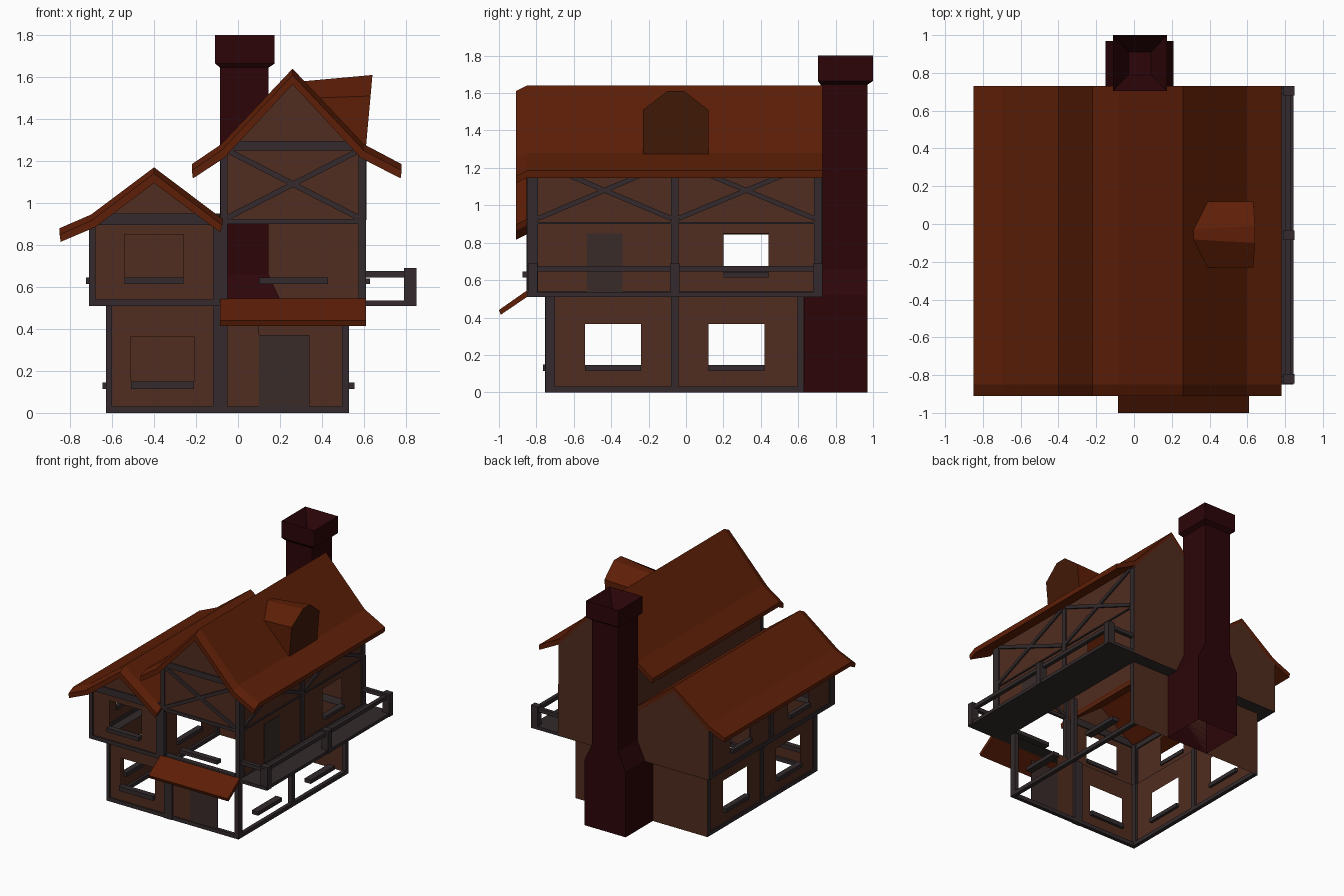
import bpy, bmesh, math
from mathutils import Vector, Matrix


def material(name, rgb):
    m = bpy.data.materials.new(name)
    m.diffuse_color = (*rgb, 1)
    return m


ROOF = material("roof tile", (0.110, 0.013, 0.002))
WALL = material("brown plaster", (0.080, 0.025, 0.014))
BEAM = material("dark timber", (0.033, 0.023, 0.025))
BRICK = material("chimney brick", (0.025, 0.0015, 0.0025))
DOOR = material("door wood", (0.040, 0.024, 0.022))
DARK = material("dormer opening", (0.055, 0.010, 0.002))


def make(name, verts, faces, mat, fix=False):
    me = bpy.data.meshes.new(name)
    me.from_pydata([tuple(v) for v in verts], [], faces)
    me.materials.append(mat)
    if fix:
        bm = bmesh.new()
        bm.from_mesh(me)
        bmesh.ops.recalc_face_normals(bm, faces=bm.faces)
        bm.to_mesh(me)
        bm.free()
    ob = bpy.data.objects.new(name, me)
    bpy.context.collection.objects.link(ob)
    return ob


def boxes(name, items, mat):
    """One object from many (x0, x1, y0, y1, z0, z1) boxes or matrices."""
    bm = bmesh.new()
    for it in items:
        if not isinstance(it, Matrix):
            x0, x1, y0, y1, z0, z1 = it
            it = Matrix.Translation(((x0 + x1) / 2, (y0 + y1) / 2, (z0 + z1) / 2)) @ \
                Matrix.Diagonal((x1 - x0, y1 - y0, z1 - z0, 1))
        bmesh.ops.create_cube(bm, size=1, matrix=it)
    ob = make(name, [], [], mat)
    bm.to_mesh(ob.data)
    bm.free()
    return ob


def strut(p, q, w=0.026):
    p, q = Vector(p), Vector(q)
    rot = (q - p).to_track_quat('X', 'Z').to_matrix().to_4x4()
    return Matrix.Translation((p + q) / 2) @ rot @ Matrix.Diagonal(((q - p).length, w, w, 1))


def wall(name, axis, pos, side, a0, a1, z0, z1, holes=()):
    """Flat wall at axis=pos facing side, with rectangular holes (a0, a1, z0, z1)."""
    A = sorted({a0, a1, *[v for h in holes for v in h[:2]]})
    Z = sorted({z0, z1, *[v for h in holes for v in h[2:]]})
    verts = [(pos, a, z) if axis == 'x' else (a, pos, z) for z in Z for a in A]
    flip = (side > 0) != (axis == 'x')
    n, faces = len(A), []
    for j in range(len(Z) - 1):
        for i in range(n - 1):
            ca, cz = (A[i] + A[i + 1]) / 2, (Z[j] + Z[j + 1]) / 2
            if any(h[0] < ca < h[1] and h[2] < cz < h[3] for h in holes):
                continue
            k = j * n + i
            f = [k, k + 1, k + n + 1, k + n]
            faces.append(f[::-1] if flip else f)
    make(name, verts, faces, WALL)


def gable(name, y, pts, back):
    f = list(range(len(pts)))
    make(name, [(x, y, z) for x, z in pts], [f[::-1] if back else f], WALL)


def loft(rings):
    n = len(rings[0])
    verts = [v for r in rings for v in r]
    faces = [[k * n + i, k * n + (i + 1) % n, (k + 1) * n + (i + 1) % n, (k + 1) * n + i]
             for k in range(len(rings) - 1) for i in range(n)]
    return verts, faces, n


def roof(name, outer, inner):
    sec = outer + inner[::-1]
    rings = [[(x, y, z - d) for x, z in sec] for y, d in ((-0.91, 0.03), (-0.85, 0), (0.73, 0))]
    verts, faces, n = loft(rings)
    for base in (0, 2 * n):
        for i in range(len(outer) - 1):
            faces.append([base + i, base + i + 1, base + n - 2 - i, base + n - 1 - i])
    make(name, verts, faces, ROOF, True)


# ground floor walls (right side is open framing)
side_low = [(-0.54, -0.24, 0.12, 0.365), (0.12, 0.42, 0.12, 0.365)]
wall("ground_front_wall", 'y', -0.74, -1, -0.62, 0.10, 0, 0.51, [(-0.51, -0.21, 0.12, 0.365)])
wall("ground_left_wall", 'x', -0.62, -1, -0.74, 0.63, 0, 0.51, side_low)
wall("ground_back_wall", 'y', 0.63, 1, -0.63, 0.53, 0, 0.51)
# upper floor walls
wall("upper_front_left_wall", 'y', -0.84, -1, -0.70, -0.085, 0.51, 0.92, [(-0.54, -0.26, 0.62, 0.85)])
wall("upper_left_wall", 'x', -0.70, -1, -0.84, 0.73, 0.51, 0.92,
     [(-0.53, -0.28, 0.62, 0.85), (0.20, 0.44, 0.62, 0.85)])
wall("upper_right_wall", 'x', 0.60, 1, -0.84, 0.73, 0.51, 1.25, [(0.20, 0.44, 0.62, 0.85)])
wall("upper_back_wall", 'y', 0.73, 1, -0.71, 0.61, 0.51, 0.92)
wall("dividing_wall", 'x', -0.08, -1, -0.84, 0.73, 0.90, 1.25)
tall = [(-0.08, 0.92), (0.605, 0.92), (0.605, 1.245), (0.26, 1.61), (-0.08, 1.245)]
low = [(-0.705, 0.92), (-0.08, 0.92), (-0.4, 1.14)]
for y, tag in ((-0.84, "front"), (0.73, "back")):
    gable("tall_gable_" + tag, y, tall, y > 0)
    gable("low_gable_" + tag, y, low, y > 0)

# roofs with flared eaves
roof("tall_roof",
     [(-0.22, 1.185), (-0.08, 1.28), (0.26, 1.64), (0.60, 1.28), (0.78, 1.185)],
     [(-0.215, 1.147), (-0.065, 1.245), (0.26, 1.595), (0.585, 1.245), (0.775, 1.147)])
roof("low_roof",
     [(-0.85, 0.88), (-0.70, 0.945), (-0.40, 1.17), (-0.075, 0.925)],
     [(-0.845, 0.845), (-0.68, 0.915), (-0.40, 1.125), (-0.085, 0.89)])
make("door_canopy", [(x, y, z) for x in (-0.085, 0.61)
                     for y, z in ((-0.85, 0.545), (-1.0, 0.44), (-0.99, 0.415), (-0.85, 0.51))],
     [[0, 1, 2, 3], [7, 6, 5, 4]] + [[i, i + 4, (i + 1) % 4 + 4, (i + 1) % 4] for i in range(4)], ROOF, True)

# dormer on the right slope
dorm = [(-0.23, 1.27), (-0.23, 1.51), (-0.10, 1.61), (-0.01, 1.61), (0.12, 1.51), (0.12, 1.27)]
front = [(0.61 + (z - 1.27) * 0.09, y, z) for y, z in dorm]
back = [(0.58, y, z) if z < 1.3 else (0.36, y, 1.5) if z < 1.55 else (0.31, -0.055 + (y + 0.055) * 0.6, 1.58)
        for y, z in dorm]
v, f, n = loft([back, front])
dormer = make("dormer", v, f + [[6, 7, 8, 9, 10, 11]], ROOF, True)
dormer.data.materials.append(DARK)
dormer.data.polygons[len(f)].material_index = 1

# chimney with wide base, shaft and hollow cap, open at the bottom
levels = [(-0.15, 0.21, 0.63, 0.97, 0), (-0.15, 0.21, 0.63, 0.97, 0.52), (-0.085, 0.145, 0.72, 0.97, 0.66),
          (-0.085, 0.145, 0.72, 0.97, 1.645), (-0.11, 0.175, 0.705, 1.0, 1.665),
          (-0.11, 0.175, 0.705, 1.0, 1.8), (-0.03, 0.09, 0.79, 0.91, 1.67)]
v, f, n = loft([[(a, c, z), (b, c, z), (b, d, z), (a, d, z)] for a, b, c, d, z in levels])
make("chimney", v, f + [[24, 25, 26, 27]], BRICK, True)

# ground frame
g = [(-0.63, 0.53, -0.75, -0.72, 0, 0.03), (-0.63, -0.60, -0.75, 0.63, 0, 0.03),
     (0.50, 0.53, -0.75, 0.63, 0, 0.03), (-0.12, -0.05, -0.755, -0.72, 0, 0.51)]
for x0, x1 in ((-0.63, -0.60), (0.495, 0.53)):
    for y0, y1 in ((-0.75, -0.70), (-0.08, -0.04), (0.595, 0.628)):
        g.append((x0, x1, y0, y1, 0, 0.51))
boxes("ground_frame", g, BEAM)

# upper frame
u = [(-0.71, -0.05, -0.85, -0.82, 0.51, 0.54), (-0.05, 0.61, -0.85, -0.82, 0.51, 0.54),
     (-0.69, -0.085, -0.85, -0.83, 0.895, 0.95), (-0.085, 0.61, -0.85, -0.83, 0.90, 0.925),
     (-0.05, 0.57, -0.85, -0.83, 1.25, 1.295), (-0.12, -0.05, -0.853, -0.82, 0.51, 0.91),
     (-0.083, -0.05, -0.85, -0.82, 0.9, 1.25), (0.575, 0.61, -0.85, -0.80, 0.51, 1.25),
     (-0.71, -0.68, -0.85, -0.80, 0.51, 0.91)]
for x0, x1, ztop in ((-0.71, -0.69, 0.89), (0.59, 0.61, 1.22)):
    u += [(x0, x1, -0.85, 0.728, 0.51, 0.54), (x0, x1, -0.85, 0.728, 0.87 if x0 < 0 else 0.90, 0.91)]
    for y0, y1 in ((-0.848, -0.79), (-0.08, -0.04), (0.685, 0.728)):
        u.append((x0, x1, y0, y1, 0.51, ztop))
# cross braces and low gable rafters
u += [strut((-0.05, -0.84, 0.93), (0.575, -0.84, 1.25)), strut((-0.05, -0.84, 1.25), (0.575, -0.84, 0.93))]
for y0, y1 in ((-0.79, -0.08), (-0.04, 0.685)):
    u += [strut((0.60, y0, 0.93), (0.60, y1, 1.23)), strut((0.60, y0, 1.23), (0.60, y1, 0.93))]
boxes("upper_frame", u, BEAM)

# undersides of the jettied floor
boxes("overhang_soffit", [(-0.705, 0.605, -0.845, -0.74, 0.51, 0.515), (-0.705, -0.62, -0.845, 0.728, 0.51, 0.515),
                          (-0.705, 0.605, 0.63, 0.728, 0.51, 0.515)], BEAM)

# window sills
s = [(-0.54, -0.26, -0.875, -0.83, 0.615, 0.645), (-0.51, -0.21, -0.765, -0.72, 0.115, 0.15),
     (0.10, 0.43, -0.875, -0.83, 0.615, 0.645), (0.585, 0.63, 0.20, 0.44, 0.615, 0.64)]
for y0, y1 in ((-0.54, -0.24), (0.12, 0.42)):
    s += [(-0.645, -0.60, y0, y1, 0.115, 0.145), (0.50, 0.555, y0, y1, 0.115, 0.145)]
for y0, y1 in ((-0.53, -0.28), (0.20, 0.44)):
    s.append((-0.725, -0.69, y0, y1, 0.615, 0.645))
boxes("window_sills", s, BEAM)

# doors
boxes("front_door", [(0.10, 0.34, -0.745, -0.738, 0.0, 0.37)], DOOR)
boxes("balcony_door", [(0.598, 0.605, -0.53, -0.34, 0.54, 0.85)], DOOR)

# balcony floor and railing
b = [(0.53, 0.845, -0.85, 0.73, 0.51, 0.535), (0.80, 0.83, -0.85, 0.73, 0.645, 0.675)]
for y in (-0.82, -0.06, 0.705):
    b.append((0.79, 0.85, y - 0.025, y + 0.025, 0.51, 0.69))
for y in (-0.82, 0.705):
    b.append((0.61, 0.80, y - 0.015, y + 0.015, 0.645, 0.675))
boxes("balcony", b, BEAM)
